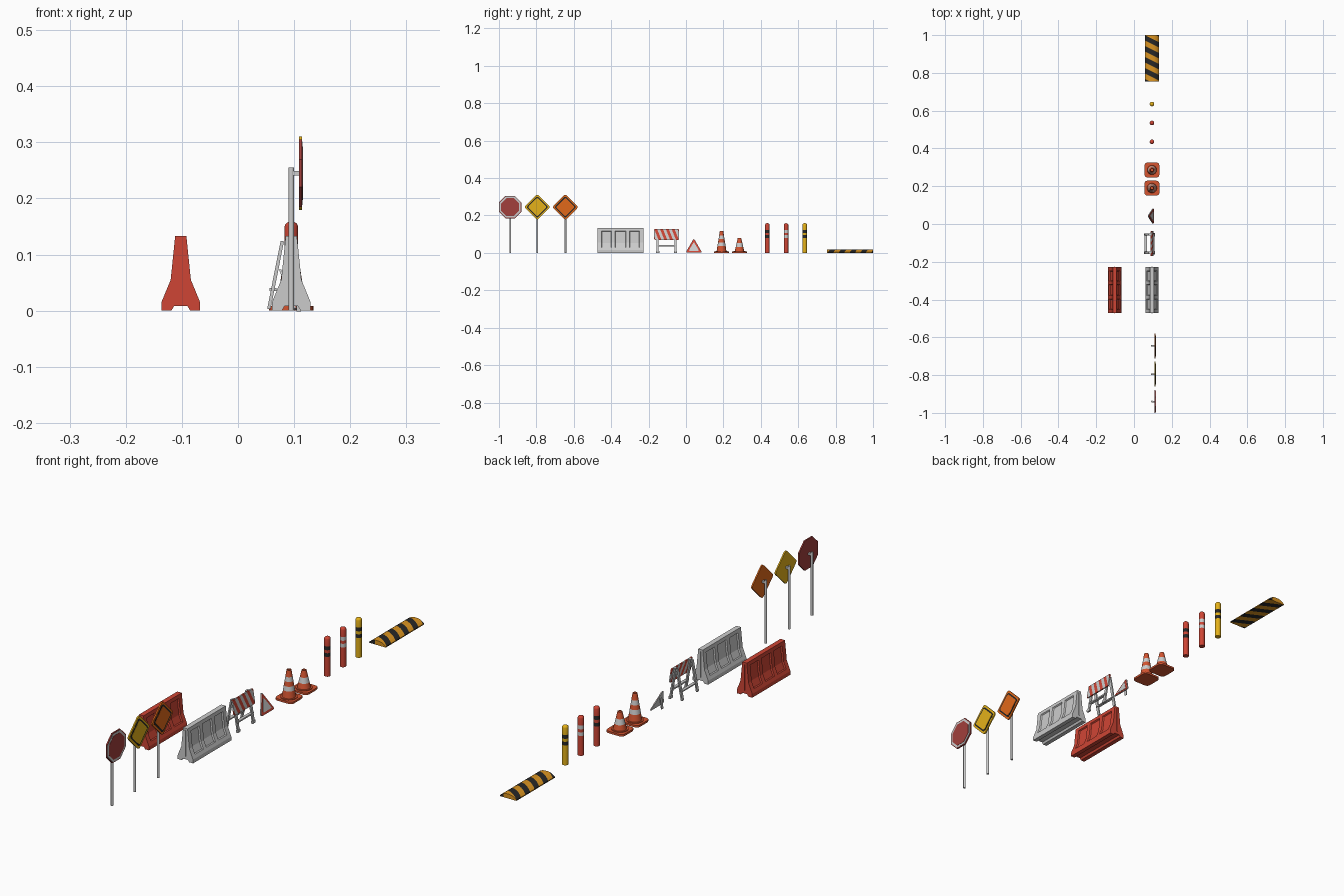
import bpy, bmesh, math
from mathutils import Vector, Matrix

if "Cube" in bpy.data.objects:
    bpy.data.objects.remove(bpy.data.objects["Cube"])

COL = {"red": (0.62, 0.06, 0.035), "white": (0.82, 0.81, 0.8), "black": (0.02, 0.02, 0.02),
       "yellow": (0.78, 0.44, 0.01), "orange": (0.75, 0.14, 0.01), "cone": (0.66, 0.09, 0.03),
       "dark_red": (0.36, 0.05, 0.045), "amber": (0.72, 0.3, 0.015)}
MATS = {}
X0 = 0.095  # line the props stand on


def mat(name):
    if name not in MATS:
        MATS[name] = bpy.data.materials.new(name)
        MATS[name].diffuse_color = (*COL[name], 1)
    return MATS[name]


def finish(bm, name, colors=(), smooth=False):
    bmesh.ops.recalc_face_normals(bm, faces=bm.faces[:])
    me = bpy.data.meshes.new(name)
    bm.to_mesh(me)
    bm.free()
    ob = bpy.data.objects.new(name, me)
    bpy.context.collection.objects.link(ob)
    for c in colors:
        me.materials.append(mat(c))
    if smooth:
        bpy.ops.object.select_all(action='DESELECT')
        ob.select_set(True)
        bpy.context.view_layer.objects.active = ob
        bpy.ops.object.shade_smooth_by_angle(angle=math.radians(35))
    return ob


def prism(pts, axis, a, b):
    """Extrude a 2D outline: axis 'x' takes (y, z), 'y' takes (x, z), 'z' takes (x, y)."""
    put = {"x": lambda u, v, t: (t, u, v), "y": lambda u, v, t: (u, t, v), "z": lambda u, v, t: (u, v, t)}[axis]
    bm = bmesh.new()
    f = bm.faces.new([bm.verts.new(put(u, v, a)) for u, v in pts])
    r = bmesh.ops.extrude_face_region(bm, geom=[f])
    bm.faces.new(list(reversed(f.verts))) if not f.is_valid else None
    d = Vector(put(0, 0, b)) - Vector(put(0, 0, a))
    bmesh.ops.translate(bm, vec=d, verts=[v for v in r["geom"] if isinstance(v, bmesh.types.BMVert)])
    return bm


def cut(bm, co, no):
    bmesh.ops.bisect_plane(bm, geom=bm.verts[:] + bm.edges[:] + bm.faces[:], plane_co=co, plane_no=no)


def stripe(bm, no, period, start, count):
    """Slice with parallel planes and alternate the material index."""
    no = Vector(no)
    for i in range(count):
        cut(bm, no * (start + i * period) / no.length_squared, no)
    for f in bm.faces:
        f.material_index = math.floor((f.calc_center_median().dot(no) - start) / period) % 2


def lathe(name, prof, y, colors, bands, n=24):
    """Revolve (r, z) points about a vertical axis; bands = material index per segment."""
    bm = bmesh.new()
    rings = [[bm.verts.new((X0 + r * math.cos(2 * math.pi * i / n), y + r * math.sin(2 * math.pi * i / n), z))
              for i in range(n)] for r, z in prof]
    for k, m in enumerate(bands):
        for i in range(n):
            j = (i + 1) % n
            bm.faces.new((rings[k][i], rings[k][j], rings[k + 1][j], rings[k + 1][i])).material_index = m
    bm.faces.new(rings[0][::-1])
    bm.faces.new(rings[-1]).material_index = bands[-1]
    return finish(bm, name, colors, True)


def beam(name, p, q, w, d, colors=()):
    """Box bar from p to q."""
    p, q = Vector(p), Vector(q)
    bm = bmesh.new()
    rot = (q - p).to_track_quat('Z', 'Y').to_matrix().to_4x4()
    bmesh.ops.create_cube(bm, size=1, matrix=Matrix.Translation((p + q) / 2) @ rot
                          @ Matrix.Diagonal((w, d, (q - p).length, 1)))
    return finish(bm, name, colors)


def rounded(corners, r, n=4):
    """Round a convex outline with short quadratic arcs."""
    out = []
    for i, c in enumerate(corners):
        c = Vector(c)
        a = c + (Vector(corners[i - 1]) - c).normalized() * r
        b = c + (Vector(corners[(i + 1) % len(corners)]) - c).normalized() * r
        for k in range(n + 1):
            t = k / n
            out.append(tuple(a * (1 - t) ** 2 + c * 2 * t * (1 - t) + b * t * t))
    return out


def ngon(n, r, cy, cz, turn, rnd=0.0):
    pts = [(cy + r * math.cos(turn + 2 * math.pi * i / n), cz + r * math.sin(turn + 2 * math.pi * i / n))
           for i in range(n)]
    return rounded(pts, rnd) if rnd else pts


# road signs: pole, bracket and three stacked plates
for name, y, n, rad, turn, cols, sizes in (
        ("octagon_sign", -0.94, 8, 0.065, math.pi / 8, ("dark_red", "white", "dark_red"), (1, 0.94, 0.8)),
        ("yellow_sign", -0.795, 4, 0.07, 0, ("yellow", "black", "yellow"), (1, 0.84, 0.72)),
        ("orange_sign", -0.645, 4, 0.07, 0, ("orange", "black", "orange"), (1, 0.84, 0.72))):
    lathe(name + "_pole", [(0.005, 0), (0.005, 0.255)], y, (), [0], 16)
    beam(name + "_bracket", (X0, y, 0.245), (0.11, y, 0.245), 0.008, 0.008)
    for k, (c, s) in enumerate(zip(cols, sizes)):
        pts = ngon(n, rad * s, y, 0.245, turn, 0.012 * s if n == 4 else 0)
        finish(prism(pts, "x", 0.109 + 0.001 * k, 0.1145 + 0.0008 * k), f"{name}_{('plate', 'border', 'face')[k]}", (c,))

# road barriers: sloped profile with a base channel and recessed side panels
half = [(0.017, 0), (0.0345, 0), (0.0345, 0.015), (0.018, 0.055), (0.010, 0.133)]
half = [(0.012, 0.008)] + half
for name, cx, col in (("white_barrier", X0, "white"), ("red_barrier", -0.102, "red")):
    outline = [(cx + x, z) for x, z in half] + [(cx - x, z) for x, z in reversed(half)]
    bm = prism(outline, "y", -0.472, -0.228)
    spans = [(-0.452, -0.398), (-0.379, -0.321), (-0.302, -0.248)]
    for s in spans:
        for y in s:
            cut(bm, (0, y, 0), (0, 1, 0))
    for z in (0.028, 0.118):
        cut(bm, (0, 0, z), (0, 0, 1))
    bmesh.ops.recalc_face_normals(bm, faces=bm.faces[:])
    for a, b in spans:
        for side in (-1, 1):
            fs = []
            for f in bm.faces:
                c = f.calc_center_median()
                if a < c.y < b and 0.029 < c.z < 0.117 and (c.x - cx) * side > 0.006 and abs(f.normal.x) > 0.5:
                    fs.append(f)
            bmesh.ops.inset_region(bm, faces=fs, thickness=0.003, depth=-0.005, use_even_offset=True)
    finish(bm, name, (col,))
    for y, end in ((-0.472, "front"), (-0.228, "back")):
        beam(f"{name}_{end}_joint", (cx, y, 0.02), (cx, y, 0.125), 0.004, 0.004, (col,))

# folding barricade: front and rear legs, rails, striped board
def front_x(z):
    return 0.108 - 0.17 * z

for y, side in ((-0.152, "left"), (-0.056, "right")):
    beam(f"barricade_{side}_front_leg", (front_x(0.003), y, 0.003), (front_x(0.128), y, 0.128), 0.012, 0.006)
    beam(f"barricade_{side}_rear_leg", (0.055, y, 0.003), (0.079, y, 0.124), 0.012, 0.006)
    beam(f"barricade_{side}_foot", (front_x(0), y - 0.009, 0.004), (front_x(0), y + 0.009, 0.004), 0.008, 0.01)
beam("barricade_front_rail", (front_x(0.038), -0.155, 0.038), (front_x(0.038), -0.053, 0.038), 0.012, 0.006)
beam("barricade_rear_rail", (0.0625, -0.155, 0.038), (0.0625, -0.053, 0.038), 0.012, 0.005)
bm = prism(rounded([(-0.17, 0.07), (-0.038, 0.07), (-0.038, 0.128), (-0.17, 0.128)], 0.004, 2), "x", -0.003, 0.003)
stripe(bm, (0, 1, 0.4), 0.0155, -0.15, 12)
for v in bm.verts:
    v.co.x += front_x(v.co.z) + 0.005
finish(bm, "barricade_board", ("red", "white"))

# warning triangle: leaning plate, red rim, white face, rear prop
def triangle(name, r, x0, x1, cols):
    bm = prism(ngon(3, r, 0.042, 0.027, math.pi / 2, r * 0.2), "x", x0, x1)
    for v in bm.verts:
        v.co.x += 0.104 - 0.38 * v.co.z
    finish(bm, name, cols)

triangle("triangle_plate", 0.051, -0.003, 0.001, ())
triangle("triangle_rim", 0.048, 0, 0.002, ("red",))
triangle("triangle_face", 0.032, 0, 0.003, ("white",))
beam("triangle_prop", (0.077, 0.042, 0.001), (0.084, 0.042, 0.05), 0.012, 0.003)

# traffic cones: rounded square base and banded body with hollow tip
def cone(name, y, h, r, stops):
    w = 0.0395
    sq = rounded([(X0 - w, y - w), (X0 + w, y - w), (X0 + w, y + w), (X0 - w, y + w)], 0.018)
    finish(prism(sq, "z", 0, 0.008), name + "_base", ("cone",))
    rt = 0.009
    prof = [(r + 0.006, 0.007), (r + 0.006, 0.011)]
    prof += [(r + (rt - r) * (z - 0.011) / (h - 0.011), z) for z in [0.011] + stops + [h]]
    bands = [0, 0] + [i % 2 for i in range(len(stops) + 1)] + [0, 0]
    lathe(name + "_body", prof + [(rt - 0.003, h), (rt - 0.003, h - 0.015)], y, ("cone", "white"), bands)

cone("tall_cone", 0.19, 0.118, 0.026, [0.038, 0.056, 0.074, 0.092])
cone("short_cone", 0.286, 0.08, 0.025, [0.032, 0.054])

# bollards: banded posts with domed tops
for name, y, cols in (("red_black_bollard", 0.435, ("red", "black")), ("red_white_bollard", 0.535, ("red", "white")),
                      ("yellow_bollard", 0.635, ("yellow", "black"))):
    R = 0.012
    prof = [(R, z) for z in (0, 0.08, 0.095, 0.107, 0.122, 0.15)]
    prof += [(R * math.cos(t), 0.15 + 0.009 * math.sin(t)) for t in (0.4, 0.8, 1.2, 1.5)]
    lathe(name, prof, y, cols, [0, 1, 0, 1, 0, 0, 0, 0, 0])

# speed bump: low arched strip with diagonal stripes
pts = [(X0 - 0.037, 0), (X0 + 0.037, 0), (X0 + 0.037, 0.004)]
pts += [(X0 + u, z) for u, z in ((0.028, 0.011), (0.018, 0.016), (0.007, 0.018),
                                 (-0.007, 0.018), (-0.018, 0.016), (-0.028, 0.011), (-0.037, 0.004))]
bm = prism(pts, "y", 0.755, 1.0)
stripe(bm, (0.5, 1, 0), 0.029, 0.797, 10)
finish(bm, "speed_bump", ("amber", "black"))

for m in bpy.data.materials:
    if m.users and not m.is_grease_pencil:
        m.use_nodes = True
        m.node_tree.nodes["Principled BSDF"].inputs["Base Color"].default_value = m.diffuse_color
